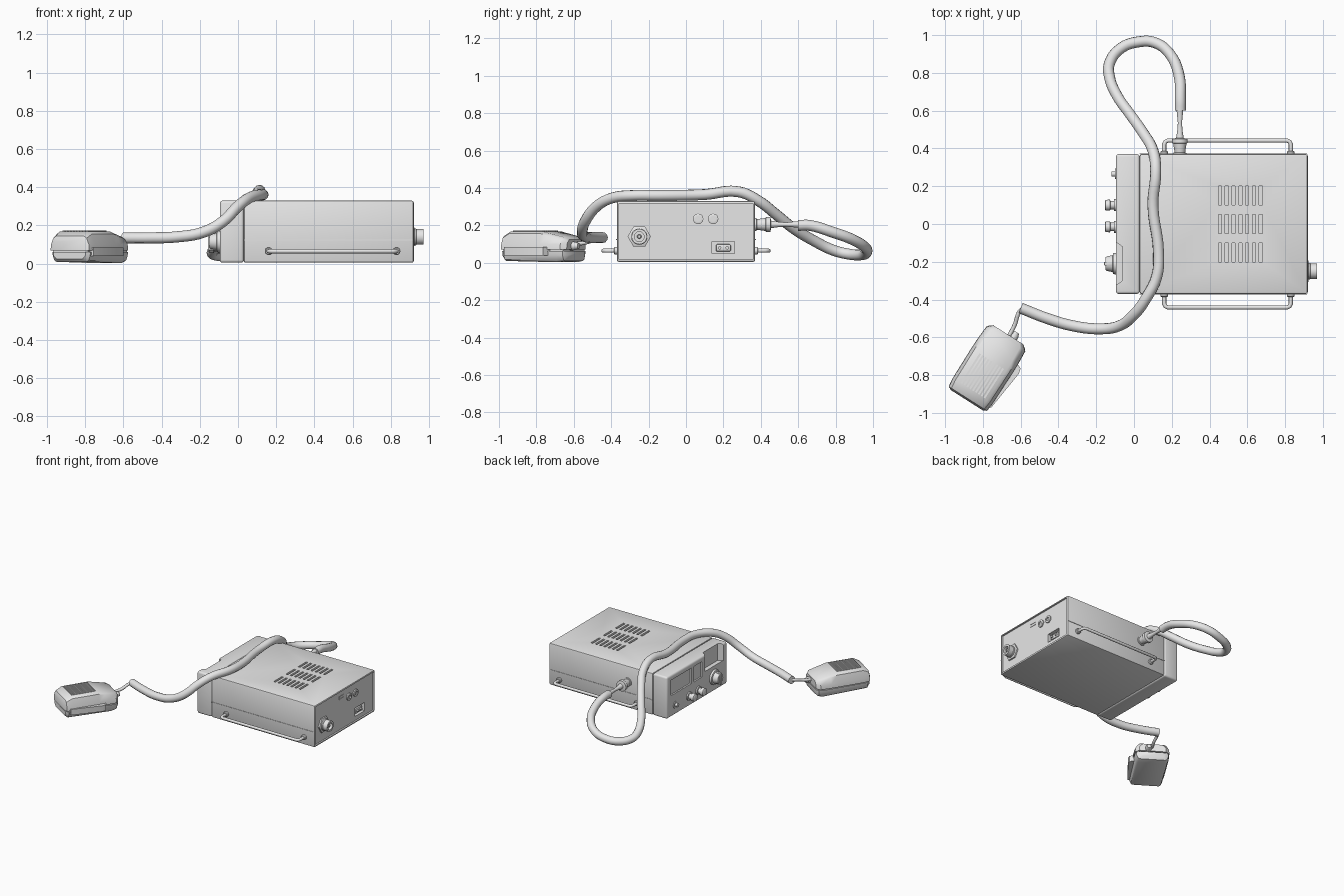
import bpy, bmesh, math
from mathutils import Vector, Matrix

old = bpy.data.objects.get("Cube")
if old:
    bpy.data.objects.remove(old, do_unlink=True)

grey = bpy.data.materials.new("plain grey")
grey.use_nodes = True
grey.diffuse_color = (0.8, 0.8, 0.8, 1)
grey.node_tree.nodes["Principled BSDF"].inputs["Base Color"].default_value = grey.diffuse_color


def activate(obj):
    bpy.ops.object.select_all(action='DESELECT')
    obj.select_set(True)
    bpy.context.view_layer.objects.active = obj


def finish(name, bm, smooth=True):
    bmesh.ops.recalc_face_normals(bm, faces=bm.faces)
    mesh = bpy.data.meshes.new(name)
    bm.to_mesh(mesh)
    bm.free()
    mesh.materials.append(grey)
    obj = bpy.data.objects.new(name, mesh)
    bpy.context.collection.objects.link(obj)
    if smooth:
        activate(obj)
        bpy.ops.object.shade_smooth_by_angle(angle=math.radians(35))
    return obj


def add_box(bm, x, y, z):
    """Box from (low, high) pairs."""
    lo, hi = Vector((x[0], y[0], z[0])), Vector((x[1], y[1], z[1]))
    m = Matrix.Translation((lo + hi) / 2) @ Matrix.Diagonal((*(hi - lo), 1))
    return bmesh.ops.create_cube(bm, size=1, matrix=m)["verts"]


def box(name, x, y, z, bevel=0.0, segments=2):
    bm = bmesh.new()
    add_box(bm, x, y, z)
    if bevel:
        bmesh.ops.bevel(bm, geom=bm.edges[:], offset=bevel, segments=segments,
                        affect='EDGES', profile=0.5)
    return finish(name, bm)


def loft(bm, rings):
    """Skin a list of equal point rings and cap both ends."""
    loops = [[bm.verts.new(p) for p in ring] for ring in rings]
    n = len(loops[0])
    for a, b in zip(loops, loops[1:]):
        for i in range(n):
            bm.faces.new((a[i], a[(i + 1) % n], b[(i + 1) % n], b[i]))
    bm.faces.new(loops[0])
    bm.faces.new(loops[-1])


def lathe(name, origin, axis, profile, sides=24):
    """Turn (distance, radius) pairs around an axis."""
    rot = Vector(axis).normalized().to_track_quat('Z', 'Y')
    bm = bmesh.new()
    loft(bm, [[Vector(origin) + rot @ Vector((r * math.cos(a), r * math.sin(a), t))
               for a in (math.tau * i / sides for i in range(sides))] for t, r in profile])
    return finish(name, bm)


def tube(name, points, radius, kind='BEZIER', resolution=5):
    curve = bpy.data.curves.new(name, 'CURVE')
    curve.dimensions = '3D'
    curve.bevel_depth, curve.bevel_resolution = radius, 4
    curve.resolution_u, curve.use_fill_caps = resolution, True
    spline = curve.splines.new(kind)
    knots = spline.bezier_points if kind == 'BEZIER' else spline.points
    knots.add(len(points) - 1)
    for knot, p in zip(knots, points):
        if kind == 'BEZIER':
            knot.co = p
            knot.handle_left_type = knot.handle_right_type = 'AUTO'
        else:
            knot.co = (*p, 1)
    curve.materials.append(grey)
    obj = bpy.data.objects.new(name, curve)
    bpy.context.collection.objects.link(obj)
    activate(obj)
    bpy.ops.object.convert(target='MESH')
    bpy.ops.object.shade_smooth_by_angle(angle=math.radians(40))


def carve(obj, bm):
    cutter = finish("cutter", bm, False)
    cutter.hide_render = True
    mod = obj.modifiers.new("carve", 'BOOLEAN')
    mod.object, mod.operation, mod.solver = cutter, 'DIFFERENCE', 'EXACT'
    activate(obj)
    bpy.ops.object.modifier_apply(modifier=mod.name)
    bpy.data.objects.remove(cutter, do_unlink=True)


# Case with vent slots, recessed rear panel and power socket
W = 0.37
case = box("case", (0.03, 0.92), (-W, W), (0.005, 0.33), 0.01)
cut = bmesh.new()
for row in (-0.15, 0, 0.15):
    for i in range(7):
        x = 0.455 + i * 0.036
        add_box(cut, (x - 0.008, x + 0.008), (row - 0.05, row + 0.05), (0.31, 0.35))
add_box(cut, (0.908, 0.95), (0.013 - W, W - 0.013), (0.018, 0.318))
carve(case, cut)
cut = bmesh.new()
add_box(cut, (0.88, 0.95), (0.14, 0.26), (0.05, 0.115))
carve(case, cut)

# Front bezel with display notch and recessed window
bezel = box("front_bezel", (-0.095, 0.03), (-W, W), (0.005, 0.33), 0.014, 3)
cut = bmesh.new()
loft(cut, [[(-0.11, -0.335, z), (-0.11, -0.085, z), (-0.062, -0.12, z), (-0.062, -0.3, z)]
           for z in (0.2, 0.35)])
add_box(cut, (-0.12, -0.083), (0.07, 0.32), (0.17, 0.29))
add_box(cut, (-0.12, -0.083), (-0.06, 0.04), (0.17, 0.29))
carve(bezel, cut)

# Side seams and carrying handles
for side, word in ((1, "left"), (-1, "right")):
    y = side * W
    box(word + "_seam", (0.03, 0.915), sorted((y, y + side * 0.003)), (0.121, 0.126))
    out, bend = y + side * 0.072, y + side * 0.052
    tube(word + "_handle", [(0.16, y, 0.065), (0.16, bend, 0.065), (0.166, out - side * 0.006, 0.065),
                            (0.18, out, 0.065), (0.81, out, 0.065), (0.824, out - side * 0.006, 0.065),
                            (0.83, bend, 0.065), (0.83, y, 0.065)], 0.011, 'POLY')
    for x in (0.16, 0.83):
        lathe(word + "_handle_collar", (x, y, 0.065), (0, side, 0), [(0, 0.02), (0.012, 0.02), (0.016, 0.015)], 16)

# Front controls
BACKWARD = (-1, 0, 0)
for y in (0.1, -0.015):
    lathe("small_knob", (-0.09, y, 0.085), BACKWARD,
          [(0, 0.032), (0.015, 0.032), (0.017, 0.022), (0.035, 0.022), (0.037, 0.029), (0.06, 0.028), (0.064, 0.022)])
lathe("large_knob", (-0.09, -0.21, 0.115), BACKWARD,
      [(0, 0.058), (0.02, 0.055), (0.023, 0.045), (0.055, 0.038), (0.06, 0.034)])
box("large_knob_grip", (-0.158, -0.11), (-0.22, -0.2), (0.07, 0.16), 0.003)
lathe("jack_nut", (-0.09, 0.265, 0.08), BACKWARD, [(0, 0.028), (0.01, 0.028), (0.01, 0.014), (0.028, 0.014)], 16)

# Rear aerial connector
REAR = (1, 0, 0)
lathe("aerial_nut", (0.905, -0.25, 0.14), REAR, [(0, 0.062), (0.014, 0.062), (0.018, 0.055)], 6)
lathe("aerial_socket", (0.91, -0.25, 0.14), REAR,
      [(0, 0.044), (0.022, 0.044), (0.024, 0.041), (0.06, 0.041), (0.06, 0.026), (0.03, 0.026)])
lathe("aerial_pin", (0.93, -0.25, 0.14), REAR, [(0, 0.012), (0.03, 0.012), (0.034, 0.008)], 12)

# Rear jacks, power pins and marking plate
for y in (0.065, 0.145):
    lathe("rear_jack", (0.905, y, 0.235), REAR,
          [(0, 0.028), (0.012, 0.028), (0.014, 0.024), (0.014, 0.014), (0.006, 0.014)])
box("power_block", (0.87, 0.902), (0.16, 0.24), (0.06, 0.1), 0.008)
for y in (0.18, 0.22):
    lathe("power_pin", (0.9, y, 0.08), REAR, [(0, 0.009), (0.012, 0.009)], 12)
for z in (0.255, 0.275):
    box("marking_line", (0.905, 0.911), (-0.055, 0), (z, z + 0.004))
box("marking_post", (0.905, 0.911), (-0.055, -0.051), (0.255, 0.279))

# Cable with plug and strain relief
lathe("cable_plug", (0.243, W - 0.005, 0.205), (0, 1, 0),
      [(0, 0.034), (0.012, 0.034), (0.014, 0.028), (0.06, 0.035), (0.064, 0.041),
       (0.086, 0.041), (0.09, 0.02), (0.13, 0.014), (0.17, 0.011), (0.24, 0.018)])
path = [(0.245, 0.6, 0.2), (0.245, 0.66, 0.2), (0.24, 0.78, 0.165), (0.19, 0.9, 0.12), (0.11, 0.96, 0.08),
        (0.03, 0.965, 0.055), (-0.07, 0.93, 0.042), (-0.13, 0.85, 0.05), (-0.13, 0.78, 0.07),
        (-0.09, 0.68, 0.12), (-0.02, 0.58, 0.18), (0.05, 0.48, 0.26), (0.1, 0.39, 0.33),
        (0.115, 0.28, 0.38), (0.1, 0.1, 0.365), (0.13, -0.15, 0.36), (0.12, -0.28, 0.36),
        (0.06, -0.4, 0.345), (0, -0.48, 0.3), (-0.08, -0.54, 0.22), (-0.18, -0.555, 0.165),
        (-0.32, -0.54, 0.14), (-0.46, -0.5, 0.135), (-0.6, -0.445, 0.135)]
tube("cable", path, 0.029)
tube("cable_stem", [(-0.59, -0.447, 0.135), (-0.61, -0.47, 0.13), (-0.63, -0.53, 0.11), (-0.66, -0.59, 0.1)], 0.011)

# Hand microphone, laid along its own axis
axis = Vector((0.537, 0.844, 0))
across = Vector((0.844, -0.537, 0))
centre = Vector((-0.775, -0.76, 0))


def mic(u, v, z):
    return centre + axis * u + across * v + Vector((0, 0, z))


def shell(name, sections, top):
    bm = bmesh.new()
    rings = []
    for u, half, end in sections:
        if top:
            outline = [(1, 0.07), (0.98, 0.1), (0.86, end - 0.012), (0.72, end)]
        else:
            outline = [(1, 0.062), (0.98, 0.04), (0.9, end + 0.008), (0.8, end)]
        rings.append([mic(u, s * half, z) for s, z in outline]
                     + [mic(u, -s * half, z) for s, z in reversed(outline)])
    loft(bm, rings)
    return finish(name, bm)


shell("mic_top", [(-0.205, 0.1, 0.125), (-0.195, 0.12, 0.145), (-0.15, 0.126, 0.168), (0.05, 0.128, 0.168),
                  (0.1, 0.127, 0.156), (0.18, 0.122, 0.138), (0.205, 0.095, 0.125)], True)
shell("mic_base", [(-0.2, 0.1, 0.025), (-0.18, 0.118, 0.01), (0.15, 0.122, 0.003),
                   (0.19, 0.115, 0.01), (0.205, 0.09, 0.025)], False)
bm = bmesh.new()
loft(bm, [[mic(u, 0.9 * s * 0.12, z) for u, s in ((-0.19, -1), (-0.19, 1), (0.19, 1), (0.19, -1))]
          for z in (0.055, 0.08)])
finish("mic_seam", bm)

# Talk button, microphone grille and cable collar
bm = bmesh.new()
loft(bm, [[mic(u, v, z) for u, v in ((-0.17, 0.1), (-0.17, 0.13), (0.06, 0.157), (0.09, 0.15), (0.11, 0.1))]
          for z in (0.04, 0.085)])
finish("talk_button", bm)
bm = bmesh.new()
for i in range(9):
    v = -0.072 + i * 0.018
    loft(bm, [[mic(u, v + d, z) for u, d in ((-0.145, -0.005), (-0.145, 0.005), (0.04, 0.005), (0.04, -0.005))]
              for z in (0.16, 0.174)])
finish("mic_grille", bm)
lathe("mic_collar", mic(0.19, 0.03, 0.09), axis, [(0, 0.024), (0.03, 0.022), (0.05, 0.014)], 16)
